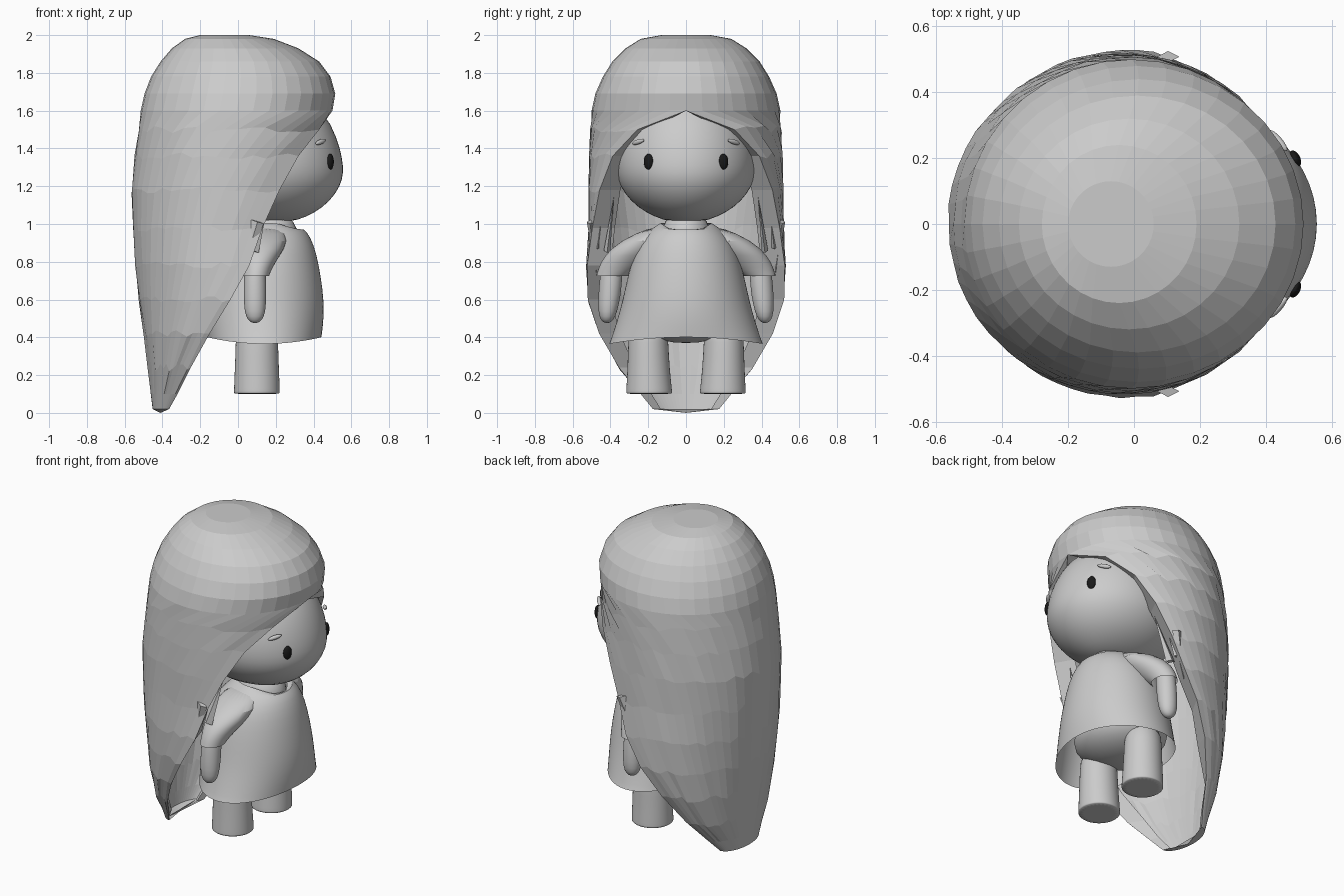
import bpy, bmesh, math, random
from mathutils import Vector

random.seed(4)
if "Cube" in bpy.data.objects:
    bpy.data.objects.remove(bpy.data.objects["Cube"])


def material(name, value):
    m = bpy.data.materials.new(name)
    m.use_nodes = True
    colour = (value, value, value, 1)
    m.diffuse_color = colour
    m.node_tree.nodes["Principled BSDF"].inputs["Base Color"].default_value = colour
    return m


grey = material("soft grey", 0.6)
black = material("eye black", 0.01)


def finish(name, bm, mat, smooth=True, subdiv=0, doubles=True):
    if doubles:
        bmesh.ops.remove_doubles(bm, verts=bm.verts, dist=0.0005)
    bmesh.ops.recalc_face_normals(bm, faces=bm.faces)
    mesh = bpy.data.meshes.new(name)
    bm.to_mesh(mesh)
    bm.free()
    mesh.materials.append(mat)
    ob = bpy.data.objects.new(name, mesh)
    bpy.context.collection.objects.link(ob)
    if subdiv:
        ob.modifiers.new("subdivision", "SUBSURF").levels = subdiv
        ob.modifiers["subdivision"].render_levels = subdiv
    if smooth:
        bpy.ops.object.select_all(action="DESELECT")
        ob.select_set(True)
        bpy.context.view_layer.objects.active = ob
        bpy.ops.object.shade_smooth_by_angle(angle=math.radians(50))
    return ob


def bridge(bm, rows, closed):
    for a, b in zip(rows, rows[1:]):
        n = len(a)
        for i in range(n if closed else n - 1):
            j = (i + 1) % n
            bm.faces.new((a[i], a[j], b[j], b[i]))


def loft(name, rings, caps=(True, True), wave=None, seg=28, subdiv=1):
    """Stack of horizontal ellipses: (x, y, z, radius_x, radius_y)."""
    bm = bmesh.new()
    rows = []
    for k, (x, y, z, rx, ry) in enumerate(rings):
        row = []
        for i in range(seg):
            a = math.tau * i / seg
            dz = wave(k, a) if wave else 0
            row.append(bm.verts.new((x + rx * math.cos(a), y + ry * math.sin(a), z + dz)))
        rows.append(row)
    bridge(bm, rows, True)
    for cap, row in zip(caps, (rows[0], rows[-1])):
        if cap:
            bm.faces.new(row)
    return finish(name, bm, grey, subdiv=subdiv)


def ellipsoid(name, centre, radii, mat, turn=(0, 0, 0)):
    bm = bmesh.new()
    bmesh.ops.create_uvsphere(bm, u_segments=24, v_segments=14, radius=1)
    bmesh.ops.scale(bm, vec=radii, verts=bm.verts)
    ob = finish(name, bm, mat)
    ob.location = centre
    ob.rotation_euler = turn
    return ob


# Head: front edge and half width at each height, with a fixed middle
head = [(1.01, .24, .05), (1.02, .32, .12), (1.06, .41, .215), (1.12, .49, .295),
        (1.2, .545, .352), (1.27, .563, .373), (1.35, .555, .375), (1.45, .53, .36),
        (1.6, .46, .3), (1.72, .3, .15)]
loft("head", [(.15, 0, z, f - .15, w) for z, f, w in head])

# Face details and limbs, repeated on both sides
for s, side in ((-1, "right"), (1, "left")):
    ellipsoid(side + "_eye", (.489, s * .198, 1.33), (.016, .027, .042), black, (0, 0, s * .45))
    ellipsoid(side + "_eyebrow", (.438, s * .253, 1.435), (.012, .042, .013), grey,
              (-s * .25, 0, s * .7))
    loft(side + "_leg", [(.1, s * .2, .5, .11, .1), (.1, s * .2, .38, .112, .106),
                         (.1, s * .198, .22, .118, .113), (.1, s * .195, .12, .122, .122),
                         (.1, s * .195, .105, .122, .122), (.1, s * .195, .1, .121, .121)])
    loft(side + "_arm", [(.09, s * .385, .84, .05, .05), (.09, s * .395, .74, .058, .06),
                         (.09, s * .405, .62, .06, .06), (.09, s * .415, .53, .056, .05),
                         (.09, s * .418, .49, .038, .033), (.09, s * .418, .475, .012, .012)])
    loft(side + "_sleeve", [(.14, s * .1, .99, .1, .08), (.13, s * .2, .91, .14, .155),
                            (.11, s * .285, .83, .11, .15), (.1, s * .355, .765, .08, .11),
                            (.095, s * .39, .725, .07, .085)], (True, False))

# Body under the dress, and the neck
ellipsoid("hips", (.1, 0, .52), (.25, .3, .15), grey)
loft("neck", [(.17, 0, 1.06, .1, .1), (.17, 0, .97, .15, .125), (.15, 0, .88, .18, .16)])


# Dress: dipped neckline at the front and a wavy hem
def dress_wave(k, a):
    if k == 0:
        return -.05 * max(0, math.cos(a)) ** 2
    if k >= 7:
        return .018 * math.cos(2 * a)
    return 0


loft("dress", [(.17, 0, 1.005, .15, .135), (.17, 0, .985, .175, .17), (.16, 0, .93, .225, .23),
               (.145, 0, .85, .27, .275), (.14, 0, .72, .3, .31), (.14, 0, .6, .315, .335),
               (.14, 0, .5, .315, .362), (.14, 0, .4, .305, .4), (.14, 0, .383, .303, .408)],
     (False, False), dress_wave, seg=40)

# Hair: height, back, front, half width, and where the open front edge lies
sections = [(2, -.2, .06, .13, 1), (1.98, -.28, .19, .24, 1), (1.93, -.35, .32, .32, 1),
            (1.86, -.41, .43, .39, 1), (1.78, -.46, .49, .44, 1), (1.69, -.495, .515, .48, 1),
            (1.6, -.515, .5, .5, 1), (1.5, -.53, .5, .51, .43), (1.36, -.55, .5, .515, .32),
            (1.18, -.567, .5, .52, .22), (.98, -.56, .5, .52, .13), (.78, -.548, .5, .53, .06),
            (.6, -.528, .5, .52, -.04), (.42, -.503, .5, .46, -.15), (.24, -.48, .5, .355, -.25),
            (.1, -.462, .5, .24, -.32), (.02, -.452, .5, .175, -.365)]
COLUMNS = 36
bm = bmesh.new()
rows = []
for k, (z, back, front, half, edge) in enumerate(sections):
    mid = min(edge, (back + front) / 2)
    open_angle = math.acos(min(1, (edge - mid) / (front - mid)))
    rough = .01 if 6 < k < 15 else 0
    row = []
    for i in range(COLUMNS + 1):
        a = open_angle + (math.tau - 2 * open_angle) * i / COLUMNS
        r = (front if math.cos(a) > 0 else 2 * mid - back) - mid
        x, y = mid + r * math.cos(a), half * math.sin(a)
        inner = 0 < i < COLUMNS
        d = random.uniform(-rough, 0) if inner else 0
        lift = random.uniform(-2, 2) * rough if inner else 0
        row.append(Vector((x * (1 + d), y * (1 + d), z + lift)))
    # Folded lip that turns in from the open edge
    if edge < 1:
        for end, where in ((row[0], 0), (row[-1], None)):
            depth = min(.1, (edge - back) * .4)
            lip = Vector((end.x - depth * random.uniform(.3, .8), end.y * .76, end.z))
            fold = Vector((end.x - depth, end.y * .85, end.z))
            if where == 0:
                row = [fold, lip] + row
            else:
                row = row + [lip, fold]
    else:
        row = [row[0]] * 2 + row + [row[-1]] * 2
    rows.append([bm.verts.new(v) for v in row])
bridge(bm, rows, False)
crown = bm.verts.new((-.07, 0, 2))
for p, q in zip(rows[0], rows[0][1:]):
    bm.faces.new((crown, p, q))
tip = bm.verts.new((-.41, 0, 0))
for p, q in zip(rows[-1], rows[-1][1:]):
    bm.faces.new((tip, p, q))
bm.faces.new((tip, rows[-1][-1], rows[-1][0]))
finish("hair", bm, grey, smooth=False)

# Small loose locks inside the hair edge
for s, side in ((-1, "right"), (1, "left")):
    for n, (x, y, z) in enumerate(((.1, .45, 1.02), (.06, .49, .87), (.12, .4, 1.0))):
        bm = bmesh.new()
        bmesh.ops.create_cone(bm, segments=4, radius1=.035, radius2=0, depth=.3, cap_ends=True)
        bmesh.ops.scale(bm, vec=(1, .5, 1), verts=bm.verts)
        lock = finish(f"{side}_lock_{n + 1}", bm, grey, smooth=False)
        lock.location = (x, s * y, z)
        lock.rotation_euler = (s * .12, .3 + math.pi * (n == 1), 0)
